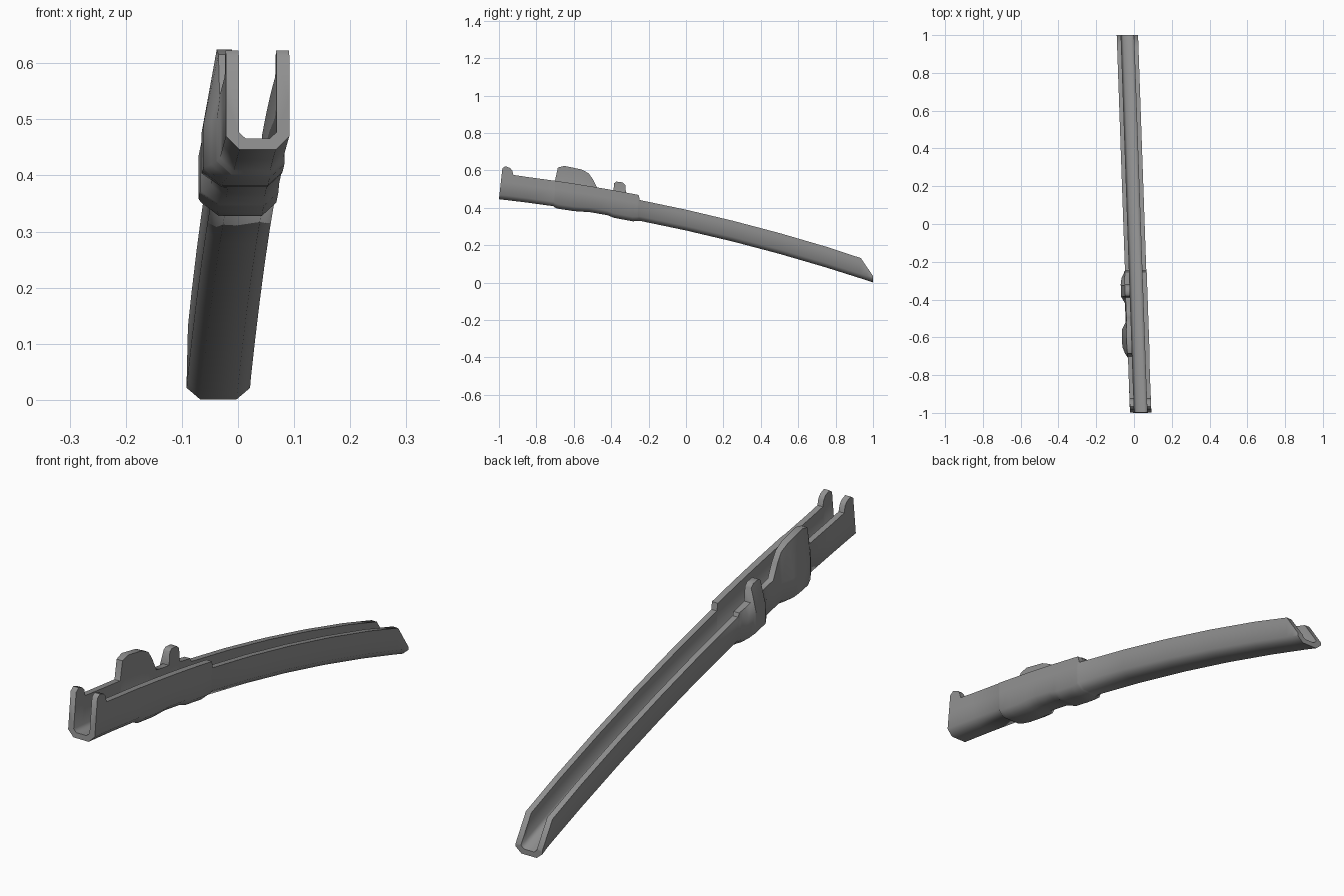
import bpy, bmesh

if "Cube" in bpy.data.objects:
    bpy.data.objects.remove(bpy.data.objects["Cube"])

HALF, WALL, FLOOR, CH = .0565, .023, .02, .024
SLEEVE = (-.705, -.25)

# Raised outlines along the wall tops: (y, height above underside)
LUG = [(-1, .165), (-.985, .178), (-.96, .172), (-.947, .16), (-.938, .135)]
FIN = [(-.7, .14), (-.685, .21), (-.65, .224), (-.56, .219), (-.52, .205), (-.495, .172), (-.47, .125)]
TAB = [(-.389, .125), (-.384, .175), (-.372, .186), (-.338, .188), (-.325, .178), (-.32, .125)]


def base(y):
    """Underside: a gentle downward bow."""
    return .279 - .2225 * y - .0555 * y * y


def outline(points, y):
    for (a, p), (b, q) in zip(points, points[1:]):
        if a <= y <= b:
            return p + (q - p) * (y - a) / (b - a)
    return 0


def swell(y, centre, width):
    """Flat-topped bump with sloping ends."""
    return max(0, min(1, (width - abs(y - centre)) / .035))


def section(y):
    """U-shaped cross-section with chamfered bottom corners."""
    in_sleeve = SLEEVE[0] < y < SLEEVE[1]
    wall = .137 if y < SLEEVE[1] else .111
    tip = .034 + (1 - y) * 1.15                      # cut-back rear tip
    hr = max(min(wall, tip), outline(LUG, y))
    hl = hr
    bl = br = d = 0
    if in_sleeve:
        hl = max(.124 if y > -.5 else wall, outline(FIN, y), outline(TAB, y))
        bl = .006 + .022 * swell(y, -.61, .09) + .019 * swell(y, -.34, .08)
        br = .002
        d = .002 + .008 * swell(y, -.63, .09) + .008 * swell(y, -.335, .085)
    xl, xr = -.035 * y - HALF, -.035 * y + HALF
    c = min(CH, hr * .6)
    ml, mr = min(.09, hl * .8), min(.09, hr * .8)
    k = min(.031, hr)
    pts = [(xl - bl * .15, hl), (xl - bl, ml), (xl - bl, c - d), (xl + CH - bl * .6, -d),
           (xr - CH, -d), (xr + br, c - d), (xr + br, mr), (xr + br, hr),
           (xr - WALL, hr), (xr - WALL, k), (xr - WALL - .012, FLOOR),
           (xl + WALL + .012, FLOOR), (xl + WALL, k), (xl + WALL, hl)]
    lean = .11 if y < -.9 else 0                     # front end leans back
    return [(x, y + lean * max(h, 0), base(y) + h) for x, h in pts]


# Section positions: even spacing plus every outline corner and sleeve end
ys = {y for y, _ in LUG + FIN + TAB}
ys |= {e + s for e in SLEEVE for s in (-.003, .003)}
ys |= {-.85, -.6, -.42, -.285, -.26, .935, .967, 1}
ys |= {i / 4 for i in range(4)}

bm = bmesh.new()
rings = [[bm.verts.new(p) for p in section(y)] for y in sorted(ys)]
n = len(rings[0])
for a, b in zip(rings, rings[1:]):
    for i in range(n):
        j = (i + 1) % n
        bm.faces.new((a[i], a[j], b[j], b[i]))

# End faces, split into strips so that the U stays open
STRIPS = [(0, 1, 12, 13), (1, 2, 12), (2, 3, 11, 12), (3, 4, 10, 11),
          (4, 5, 9, 10), (5, 6, 9), (6, 7, 8, 9)]
for ring in (rings[0], rings[-1]):
    for s in STRIPS:
        bm.faces.new([ring[i] for i in s])
bmesh.ops.recalc_face_normals(bm, faces=bm.faces)

mesh = bpy.data.meshes.new("curved_channel")
bm.to_mesh(mesh)
bm.free()
channel = bpy.data.objects.new("curved_channel", mesh)
bpy.context.collection.objects.link(channel)

# Dark grey finish
grey = bpy.data.materials.new("dark_grey")
grey.diffuse_color = (.28, .28, .28, 1)
grey.use_nodes = True
grey.node_tree.nodes["Principled BSDF"].inputs["Base Color"].default_value = grey.diffuse_color
mesh.materials.append(grey)

bpy.context.view_layer.objects.active = channel
channel.select_set(True)
bpy.ops.object.shade_smooth_by_angle(angle=.95)
